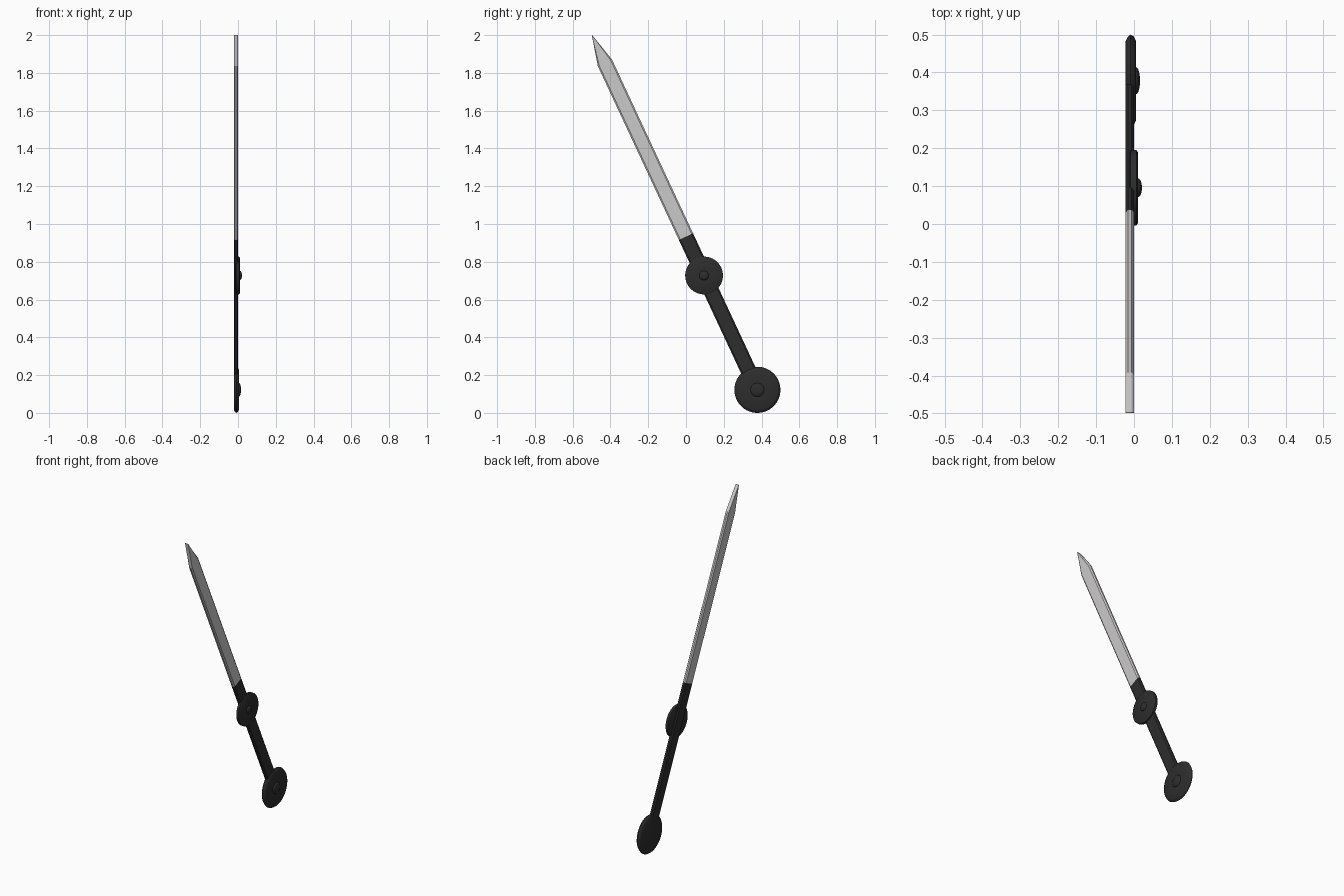
import bpy, bmesh, math
from mathutils import Matrix, Vector

if "Cube" in bpy.data.objects:
    bpy.data.objects.remove(bpy.data.objects["Cube"])

def material(name, rgb):
    m = bpy.data.materials.new(name)
    m.diffuse_color = (*rgb, 1)
    m.use_nodes = True
    m.node_tree.nodes["Principled BSDF"].inputs["Base Color"].default_value = m.diffuse_color
    return m

STEEL = material("pale steel", (0.60, 0.585, 0.595))
BLACK = material("matte black", (0.026, 0.026, 0.026))

# Local frame: u along the sword, v across it, x through it; leaning 25 degrees
PLACE = Matrix.Translation((0, 0.378, 0.122)) @ Matrix.Rotation(math.radians(25), 4, 'X')

def finish(bm, name, mat, smooth=None):
    bmesh.ops.recalc_face_normals(bm, faces=bm.faces)
    bm.transform(PLACE)
    me = bpy.data.meshes.new(name)
    bm.to_mesh(me)
    bm.free()
    me.materials.append(mat)
    ob = bpy.data.objects.new(name, me)
    bpy.context.collection.objects.link(ob)
    if smooth:
        bpy.ops.object.select_all(action='DESELECT')
        ob.select_set(True)
        bpy.context.view_layer.objects.active = ob
        bpy.ops.object.shade_smooth_by_angle(angle=math.radians(smooth))

def bar(name, mat, stations):
    """Loft a chamfered flat bar through (u, half width, chamfer) stations."""
    bm = bmesh.new()
    rings = []
    for u, w, c in stations:
        sec = [(-0.022, -w + c), (-0.016, -w), (-0.006, -w), (0, -w + c),
               (0, w - c), (-0.006, w), (-0.016, w), (-0.022, w - c)]
        rings.append([bm.verts.new((x, v, u)) for x, v in sec])
    for a, b in zip(rings, rings[1:]):
        for i in range(8):
            j = (i + 1) % 8
            bm.faces.new((a[i], a[j], b[j], b[i]))
    bm.faces.new(rings[0])
    bm.faces.new(rings[-1])
    bmesh.ops.remove_doubles(bm, verts=bm.verts, dist=1e-5)
    finish(bm, name, mat)

def disc(name, u, profile, n=48):
    """Turn an (x, radius) profile around the x axis."""
    bm = bmesh.new()
    vs = [bm.verts.new((x, r, 0)) for x, r in profile]
    es = [bm.edges.new(p) for p in zip(vs, vs[1:])]
    bmesh.ops.spin(bm, geom=vs + es, cent=(0, 0, 0), axis=(1, 0, 0),
                   angle=math.tau, steps=n, use_duplicate=False)
    bmesh.ops.remove_doubles(bm, verts=bm.verts, dist=1e-5)
    bm.transform(Matrix.Translation((0, 0, u)))
    finish(bm, name, BLACK, 35)

def dome(x, r, h, n=6):
    return [(x + h * math.sin(i / n * math.pi / 2), r * math.cos(i / n * math.pi / 2))
            for i in range(n)] + [(x + h, 0)]

# Blade with pointed tip, and handle
bar("blade", STEEL, [(0.895, 0.0415, 0.008), (1.91, 0.0415, 0.008), (2.073, 0.0008, 0.0004)])
bar("handle", BLACK, [(0.05, 0.0415, 0.008), (0.895, 0.0415, 0.008)])

# Pommel: lens-edged disc with a central button
disc("pommel", 0, [(-0.022, 0), (-0.022, 0.105), (-0.016, 0.117), (-0.009, 0.122),
                   (-0.001, 0.117), (0.005, 0.105), (0.005, 0.036)] + dome(0.005, 0.036, 0.011))

# Round guard on the front of the handle, with its button
disc("guard", 0.668, [(-0.012, 0), (-0.012, 0.094), (-0.009, 0.1), (0.006, 0.1),
                      (0.01, 0.094), (0.01, 0.025)] + dome(0.01, 0.025, 0.011))
